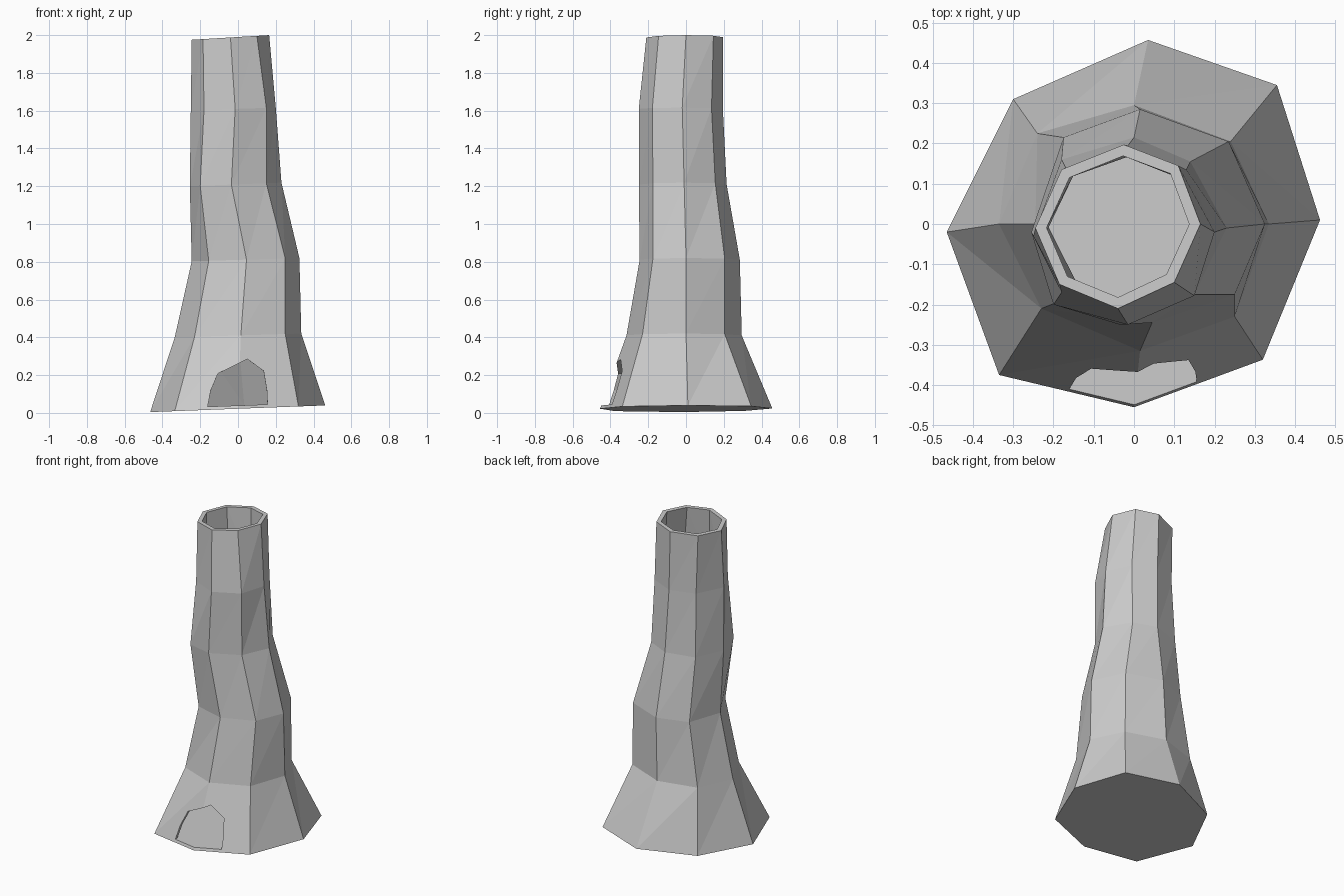
import bpy, bmesh
from mathutils import Vector

if "Cube" in bpy.data.objects:
    bpy.data.objects.remove(bpy.data.objects["Cube"])

# Octagonal cross-sections: height, tilt along x, (x, y) anticlockwise from the right-hand corner
RINGS = [
    (0.022, 0.038, [(.462, .01), (.355, .345), (.035, .457), (-.30, .31),
                    (-.465, -.02), (-.335, -.375), (0, -.455), (.32, -.337)]),
    (0.41, 0.03, [(.335, 0), (.24, .205), (0, .295), (-.24, .225),
                  (-.335, 0), (-.23, -.21), (.015, -.315), (.25, -.23)]),
    (0.81, 0.03, [(.325, 0), (.235, .205), (.015, .285), (-.175, .215),
                  (-.245, 0), (-.155, -.18), (.045, -.245), (.25, -.175)]),
    (1.21, 0.04, [(.23, -.01), (.14, .155), (0, .215), (-.18, .16),
                  (-.255, -.02), (-.2, -.2), (-.035, -.25), (.15, -.175)]),
    (1.61, 0.03, [(.2, -.02), (.13, .135), (-.015, .195), (-.17, .14),
                  (-.25, -.03), (-.18, -.17), (-.015, -.25), (.15, -.178)]),
    (1.99, 0.06, [(.165, 0), (.11, .145), (-.025, .197), (-.18, .135),
                  (-.245, -.01), (-.185, -.15), (-.04, -.21), (.1, -.145)]),
]
WALL, FLOOR = 0.028, 0.016


def loft(name, rings):
    """Closed solid through rings of points, each side split along one diagonal."""
    bm = bmesh.new()
    loops = [[bm.verts.new(p) for p in ring] for ring in rings]
    for low, high in zip(loops, loops[1:]):
        n = len(low)
        for i in range(n):
            j = (i + 1) % n
            bm.faces.new((low[i], low[j], high[j]))
            bm.faces.new((low[i], high[j], high[i]))
    bm.faces.new(loops[0][::-1])
    bm.faces.new(loops[-1])
    bmesh.ops.recalc_face_normals(bm, faces=bm.faces)
    mesh = bpy.data.meshes.new(name)
    bm.to_mesh(mesh)
    bm.free()
    ob = bpy.data.objects.new(name, mesh)
    bpy.context.collection.objects.link(ob)
    return ob


def cut(target, cutter):
    mod = target.modifiers.new("cut", 'BOOLEAN')
    mod.operation, mod.solver, mod.object = 'DIFFERENCE', 'EXACT', cutter
    cutter.hide_render = True
    bpy.context.view_layer.objects.active = target
    bpy.ops.object.modifier_apply(modifier=mod.name)
    bpy.data.objects.remove(cutter)


outer = [[Vector((x, y, z + t * x)) for x, y in pts] for z, t, pts in RINGS]

# Hollow inside: each section shrunk by the wall thickness, open at the top
inner = []
for ring in outer:
    c = sum(ring, Vector()) / len(ring)
    inner.append([p + (c - p).normalized() * WALL for p in ring])
for p in inner[0]:
    p.z = 0.022 + 0.038 * p.x + FLOOR
inner.append([p + Vector((0, 0, 0.1)) for p in inner[-1]])

trunk = loft("hollow_trunk", outer)
cut(trunk, loft("trunk_hollow_cutter", inner))

# Arched doorway through the front wall, starting at floor level
base = 0.022 + FLOOR + 0.001
arch = [(-.165, base - .006), (.16, base + .006), (.157, .12), (.14, .222),
        (.05, .285), (-.11, .208), (-.148, .12)]
cut(trunk, loft("doorway_cutter", [[(x, -.6, z) for x, z in arch],
                                   [(x * .95, -.2, z) for x, z in arch]]))
